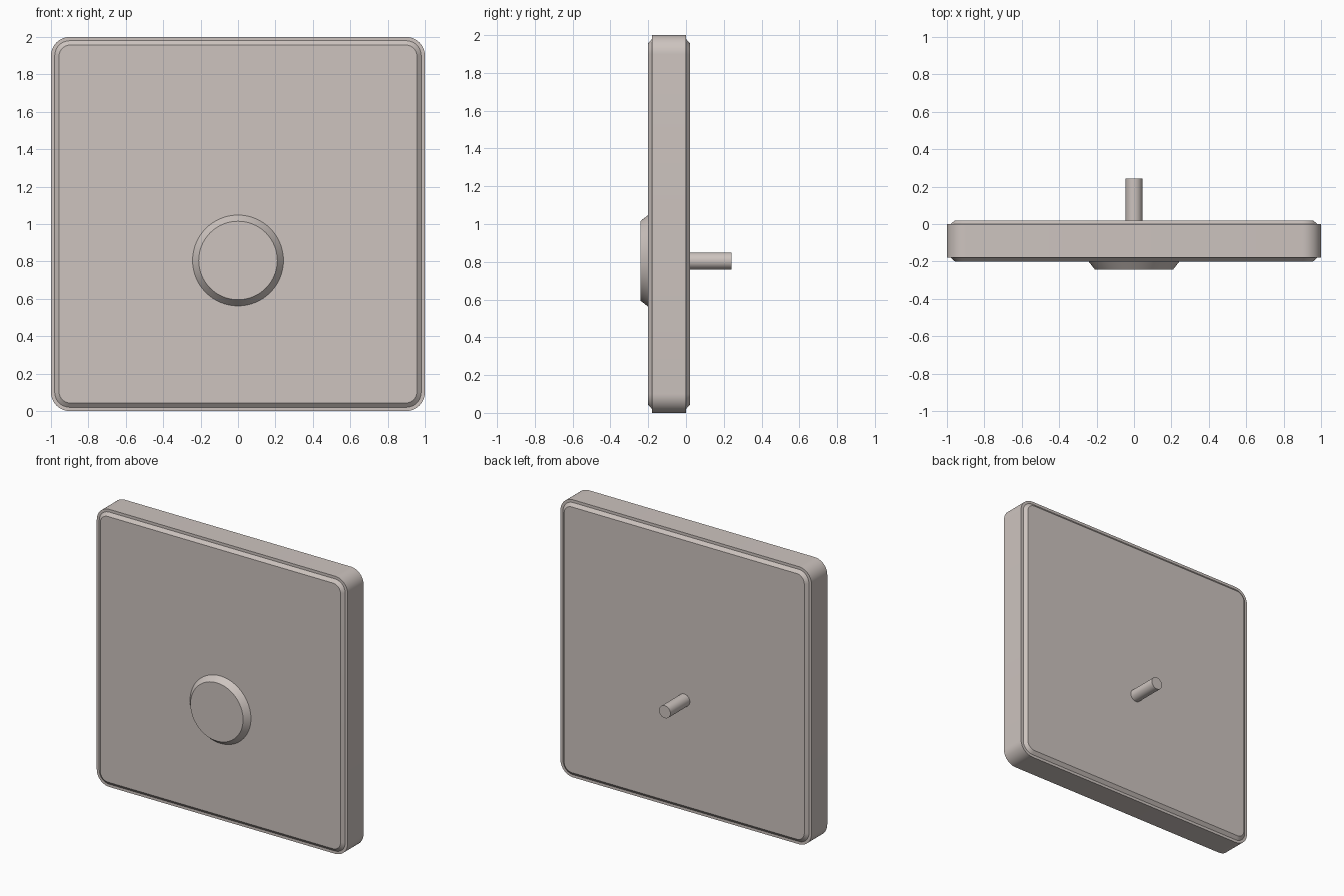
import bpy, bmesh, math

if "Cube" in bpy.data.objects:
    bpy.data.objects.remove(bpy.data.objects["Cube"], do_unlink=True)

# Single warm grey material
grey = bpy.data.materials.new("warm grey")
grey.use_nodes = True
colour = (0.61, 0.55, 0.52, 1)
grey.diffuse_color = colour
grey.node_tree.nodes["Principled BSDF"].inputs["Base Color"].default_value = colour

KNOB_Z = 0.805


def rounded_square(half, radius, steps=10):
    """Outline in x, z, centred on z = 1."""
    pts = []
    for corner, (sx, sz) in enumerate([(1, 1), (-1, 1), (-1, -1), (1, -1)]):
        for i in range(steps + 1):
            a = math.pi / 2 * (corner + i / steps)
            pts.append((sx * (half - radius) + radius * math.cos(a),
                        1 + sz * (half - radius) + radius * math.sin(a)))
    return pts


def circle(radius, steps=64):
    return [(radius * math.cos(2 * math.pi * i / steps),
             KNOB_Z + radius * math.sin(2 * math.pi * i / steps)) for i in range(steps)]


def loft(name, sections):
    """Closed solid skinned through (y, outline) sections from front to back."""
    bm = bmesh.new()
    rings = [[bm.verts.new((x, y, z)) for x, z in outline] for y, outline in sections]
    for a, b in zip(rings, rings[1:]):
        for i in range(len(a)):
            j = (i + 1) % len(a)
            bm.faces.new((a[i], a[j], b[j], b[i]))
    bm.faces.new(rings[0])
    bm.faces.new(rings[-1])
    bmesh.ops.recalc_face_normals(bm, faces=bm.faces)
    mesh = bpy.data.meshes.new(name)
    bm.to_mesh(mesh)
    bm.free()
    mesh.materials.append(grey)
    obj = bpy.data.objects.new(name, mesh)
    bpy.context.collection.objects.link(obj)
    bpy.ops.object.select_all(action='DESELECT')
    obj.select_set(True)
    bpy.context.view_layer.objects.active = obj
    bpy.ops.object.shade_smooth_by_angle(angle=math.radians(30))
    return obj


# Square plate with a flat rim and a raised, chamfered panel on each side
outer = rounded_square(1.0, 0.1)
step = rounded_square(0.98, 0.08)
panel = rounded_square(0.957, 0.06)
loft("plate", [(-0.2, panel), (-0.18, step), (-0.18, outer),
               (0.0, outer), (0.0, step), (0.02, panel)])

# Tapered knob on the front
loft("knob", [(-0.242, circle(0.21)), (-0.2, circle(0.243))])

# Shaft sticking out of the back
loft("shaft", [(0.02, circle(0.045, 32)), (0.242, circle(0.045, 32))])
